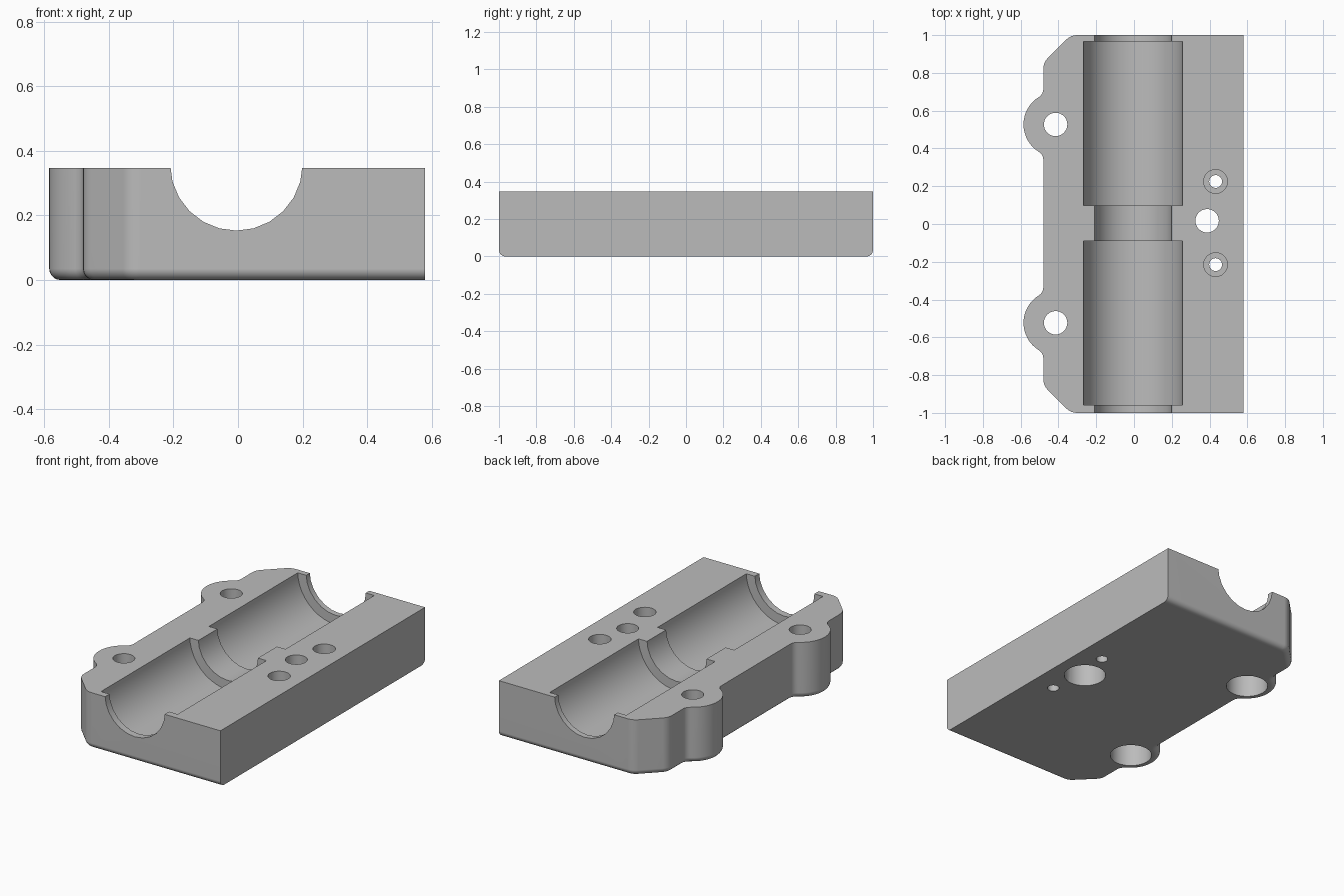
import bpy, bmesh, math
from mathutils import Vector

if "Cube" in bpy.data.objects:
    bpy.data.objects.remove(bpy.data.objects["Cube"], do_unlink=True)

HEIGHT = 0.347
EDGE = 0.58          # straight side
SHOULDER = -0.48     # scalloped side
BOSS_X, BOSS_R, FILLET = -0.415, 0.17, 0.05
BOSS_Y = (0.527, -0.523)
AXIS_X, AXIS_Z = -0.005, 0.358

grey = bpy.data.materials.new("plain grey")
grey.use_nodes = True
colour = (0.5, 0.5, 0.5, 1)
grey.diffuse_color = colour
grey.node_tree.nodes["Principled BSDF"].inputs["Base Color"].default_value = colour


def arc(cx, cy, r, start, end, steps):
    angles = [start + (end - start) * i / steps for i in range(steps + 1)]
    return [(cx + r * math.cos(a), cy + r * math.sin(a)) for a in angles]


def boss_outline(cy):
    """Round lug with a concave fillet on each side, from +y to -y."""
    dx = BOSS_X - (SHOULDER - FILLET)
    dy = math.sqrt((BOSS_R + FILLET) ** 2 - dx ** 2)
    a = math.atan2(dy, dx)
    fx = SHOULDER - FILLET
    return (arc(fx, cy + dy, FILLET, 0, -a, 5)
            + arc(BOSS_X, cy, BOSS_R, math.pi - a, math.pi + a, 16)[1:-1]
            + arc(fx, cy - dy, FILLET, a, 0, 5))


def corner_outline():
    """Chamfered corner at +y with softened ends."""
    r, q = 0.08, math.pi / 4
    t = r * math.tan(q / 2)
    return (arc(-0.335 + t, 1 - r, r, 2 * q, 3 * q, 4)
            + arc(SHOULDER + r, 0.855 - t, r, 3 * q, 4 * q, 4))


# Block with scalloped side
corner = corner_outline()
outline = ([(EDGE, -1), (EDGE, 1)] + corner
           + boss_outline(BOSS_Y[0]) + boss_outline(BOSS_Y[1])
           + [(x, -y) for x, y in reversed(corner)])
bm = bmesh.new()
base = bm.faces.new([bm.verts.new((x, y, 0)) for x, y in outline])
top = bmesh.ops.extrude_face_region(bm, geom=[base])["geom"]
bmesh.ops.translate(bm, vec=(0, 0, HEIGHT),
                    verts=[v for v in top if isinstance(v, bmesh.types.BMVert)])
bmesh.ops.recalc_face_normals(bm, faces=bm.faces)

# Rounded lower edge everywhere but the straight side
rim = [e for e in bm.edges if all(v.co.z < 0.001 for v in e.verts)
       and not all(v.co.x > EDGE - 0.001 for v in e.verts)]
bmesh.ops.bevel(bm, geom=rim, offset=0.035, segments=5, profile=0.5,
                affect='EDGES', clamp_overlap=False)
mesh = bpy.data.meshes.new("bearing_block")
bm.to_mesh(mesh)
bm.free()
block = bpy.data.objects.new("bearing_block", mesh)
bpy.context.collection.objects.link(block)
mesh.materials.append(grey)
bpy.context.view_layer.objects.active = block


def cut(start, end, radius, sides):
    """Subtract a cylinder running from start to end."""
    start, end = Vector(start), Vector(end)
    axis = end - start
    bpy.ops.mesh.primitive_cylinder_add(
        vertices=sides, radius=radius, depth=axis.length,
        location=(start + end) / 2, rotation=axis.to_track_quat('Z', 'Y').to_euler())
    cutter = bpy.context.object
    cutter.hide_render = True
    cutter.data.materials.append(grey)
    bpy.context.view_layer.objects.active = block
    mod = block.modifiers.new("cut", 'BOOLEAN')
    mod.operation, mod.solver, mod.object = 'DIFFERENCE', 'EXACT', cutter
    bpy.ops.object.modifier_apply(modifier=mod.name)
    bpy.data.objects.remove(cutter, do_unlink=True)


# Shaft channel and the two wider bearing seats
cut((AXIS_X, -1.1, AXIS_Z), (AXIS_X, 1.1, AXIS_Z), 0.205, 24)
for y0, y1 in ((0.097, 0.965), (-0.957, -0.089)):
    cut((AXIS_X, y0, AXIS_Z), (AXIS_X, y1, AXIS_Z), 0.263, 40)

# Bolt holes with wide recesses from below
for x, y in ((BOSS_X, BOSS_Y[0]), (BOSS_X, BOSS_Y[1]), (0.387, 0.017)):
    cut((x, y, -0.1), (x, y, 0.5), 0.062, 32)
    cut((x, y, -0.1), (x, y, 0.2), 0.12, 32)

# Small screw holes with recesses from above
for y in (0.225, -0.215):
    cut((0.432, y, -0.1), (0.432, y, 0.5), 0.034, 24)
    cut((0.432, y, 0.15), (0.432, y, 0.5), 0.063, 32)

# Smooth curves, crisp edges
bpy.ops.object.select_all(action='DESELECT')
block.select_set(True)
bpy.context.view_layer.objects.active = block
bpy.ops.object.shade_smooth_by_angle(angle=math.radians(30))
normals = block.modifiers.new("flat faces", 'WEIGHTED_NORMAL')
normals.keep_sharp = True
